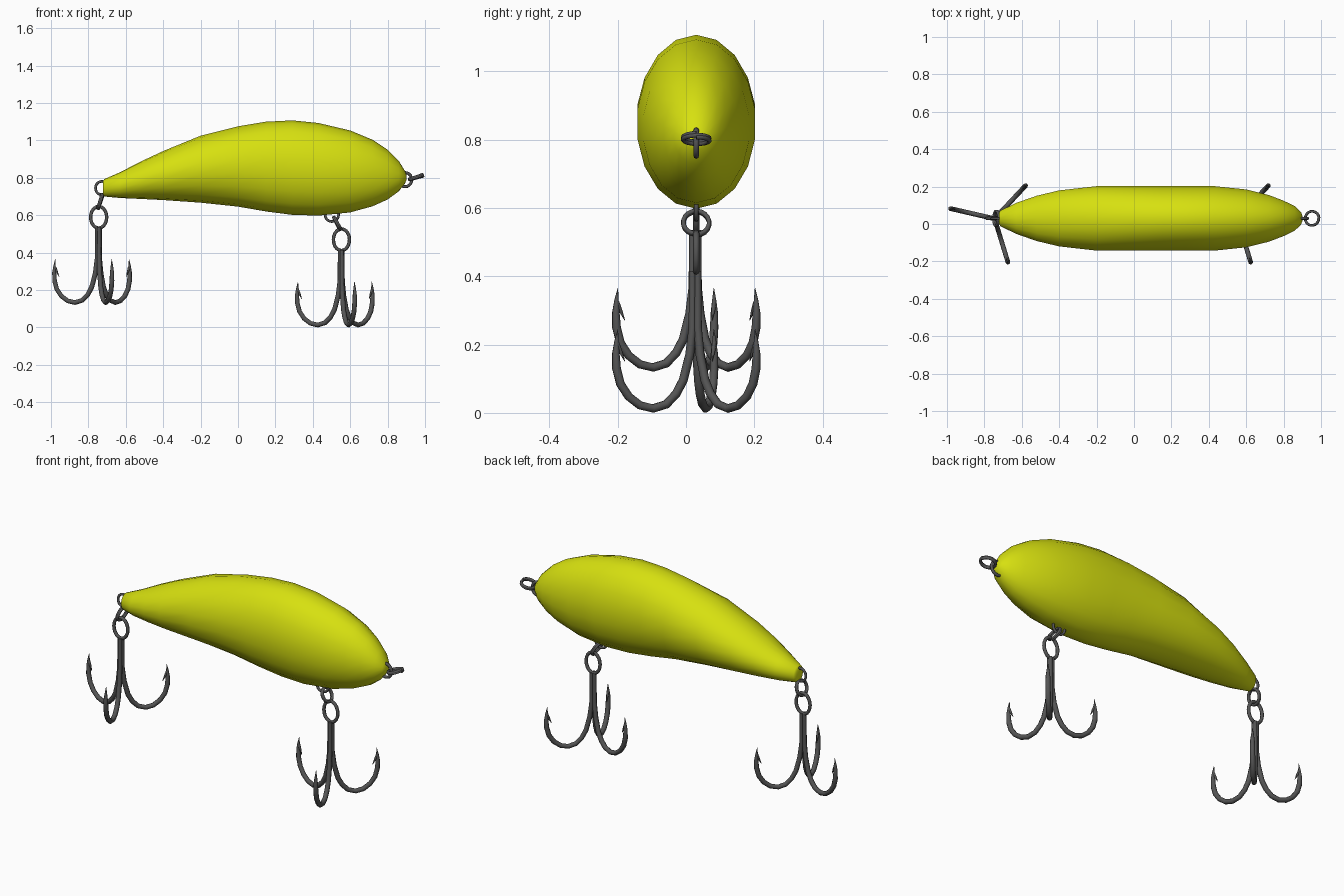
import bpy, bmesh, math
from mathutils import Vector, Matrix

if "Cube" in bpy.data.objects:
    bpy.data.objects.remove(bpy.data.objects["Cube"])

Y0 = 0.03  # centre plane of the lure


def material(name, rgb):
    m = bpy.data.materials.new(name)
    m.diffuse_color = (*rgb, 1)
    m.use_nodes = True
    m.node_tree.nodes["Principled BSDF"].inputs["Base Color"].default_value = m.diffuse_color
    return m


YELLOW = material("yellow_paint", (0.68, 0.75, 0.005))
METAL = material("dark_metal", (0.09, 0.09, 0.09))


def add_object(name, mesh, mat):
    for p in mesh.polygons:
        p.use_smooth = True
    mesh.materials.clear()
    mesh.materials.append(mat)
    ob = bpy.data.objects.new(name, mesh)
    bpy.context.collection.objects.link(ob)
    bpy.context.view_layer.objects.active = ob
    bpy.ops.object.select_all(action='DESELECT')
    ob.select_set(True)
    bpy.ops.object.shade_smooth_by_angle(angle=math.radians(50))
    return ob


def wires(name, paths, radius, cyclic=False):
    """Tubes along paths of (point, radius factor), turned into one mesh."""
    cu = bpy.data.curves.new(name, 'CURVE')
    cu.dimensions = '3D'
    cu.bevel_depth = radius
    cu.bevel_resolution = 2
    cu.use_fill_caps = True
    for path in paths:
        s = cu.splines.new('POLY')
        s.points.add(len(path) - 1)
        for pt, (co, f) in zip(s.points, path):
            pt.co = (*co, 1)
            pt.radius = f
        s.use_cyclic_u = cyclic
    tmp = bpy.data.objects.new(name + "_tmp", cu)
    bpy.context.collection.objects.link(tmp)
    dg = bpy.context.evaluated_depsgraph_get()
    mesh = bpy.data.meshes.new_from_object(tmp.evaluated_get(dg))
    bpy.data.objects.remove(tmp)
    return add_object(name, mesh, METAL)


def oval(name, centre, rx, rz, radius):
    """Upright wire ring in the xz plane."""
    ts = [math.tau * i / 20 for i in range(20)]
    pts = [(Vector(centre) + Vector((rx * math.cos(t), 0, rz * math.sin(t))), 1) for t in ts]
    wires(name, [pts], radius, True)


def split_ring(name, centre, r, tilt):
    """Two-turn coil with its axis on z, tipped about y."""
    rot = Matrix.Rotation(tilt, 3, 'Y')
    pts = []
    for i in range(37):
        t = math.tau * i / 18
        p = Vector((r * math.cos(t), r * math.sin(t), 0.012 * (i / 36 - 0.5)))
        pts.append((Vector(centre) + rot @ p, 1))
    wires(name, [pts], 0.007)


# Body: elliptical sections (x, bottom z, top z, half width)
sections = [(-0.722, 0.71, 0.78, 0.030), (-0.715, 0.70, 0.793, 0.042), (-0.63, 0.692, 0.83, 0.084),
            (-0.52, 0.687, 0.887, 0.123), (-0.40, 0.681, 0.943, 0.152), (-0.20, 0.667, 1.025, 0.175),
            (0.0, 0.646, 1.075, 0.175), (0.15, 0.620, 1.100, 0.175), (0.29, 0.602, 1.107, 0.175),
            (0.43, 0.598, 1.093, 0.175), (0.60, 0.615, 1.053, 0.157), (0.72, 0.648, 1.003, 0.127),
            (0.80, 0.684, 0.950, 0.096), (0.86, 0.728, 0.890, 0.066), (0.893, 0.770, 0.836, 0.034),
            (0.90, 0.788, 0.815, 0.015)]
SIDES = 18
bm = bmesh.new()
rings = []
for x, lo, hi, w in sections:
    rings.append([bm.verts.new((x, Y0 + w * math.sin(a), (lo + hi) / 2 + (hi - lo) / 2 * math.cos(a)))
                  for a in [math.tau * k / SIDES for k in range(SIDES)]])
for a, b in zip(rings, rings[1:]):
    for k in range(SIDES):
        j = (k + 1) % SIDES
        bm.faces.new((a[k], a[j], b[j], b[k]))
bm.faces.new(rings[0])
bm.faces.new(rings[-1])
bmesh.ops.recalc_face_normals(bm, faces=bm.faces)
me = bpy.data.meshes.new("lure_body")
bm.to_mesh(me)
bm.free()
add_object("lure_body", me, YELLOW)

# Wire loops set into the body
oval("tail_loop", (-0.728, Y0, 0.745), 0.034, 0.036, 0.007)
oval("belly_loop", (0.502, Y0, 0.602), 0.036, 0.036, 0.007)
oval("nose_loop", (0.893, Y0, 0.790), 0.036, 0.038, 0.008)

# Split rings
split_ring("nose_ring", (0.952, Y0, 0.802), 0.038, math.radians(-17))
split_ring("tail_ring", (-0.736, Y0, 0.673), 0.040, math.radians(-72))
split_ring("belly_ring", (0.530, Y0, 0.556), 0.038, math.radians(62))

# Treble hooks: arm profile (radius, z, thickness)
arm = [(0.009, 0.415, 0.8), (0.009, 0.25, 0.9), (0.018, 0.17, 1), (0.038, 0.095, 1), (0.060, 0.055, 1),
       (0.090, 0.025, 1), (0.130, 0.013, 1), (0.170, 0.022, 1), (0.205, 0.048, 1), (0.230, 0.085, 1),
       (0.242, 0.130, 1), (0.244, 0.175, 0.85), (0.242, 0.21, 0.5), (0.238, 0.245, 0.05)]
barb = [(0.240, 0.205, 0.5), (0.230, 0.180, 0.45), (0.216, 0.150, 0.05)]


def treble_hook(name, x, z):
    paths = []
    for deg in (167, 47, 287):
        d = Vector((math.cos(math.radians(deg)), math.sin(math.radians(deg)), 0))
        for prof in (arm, barb):
            paths.append([(Vector((x, Y0 - 0.002, z + h)) + d * r, f) for r, h, f in prof])
    wires(name, paths, 0.013)
    oval(name + "_eye", (x, Y0, z + 0.469), 0.043, 0.058, 0.009)


treble_hook("belly_hook", 0.553, 0.0)
treble_hook("tail_hook", -0.745, 0.12)
